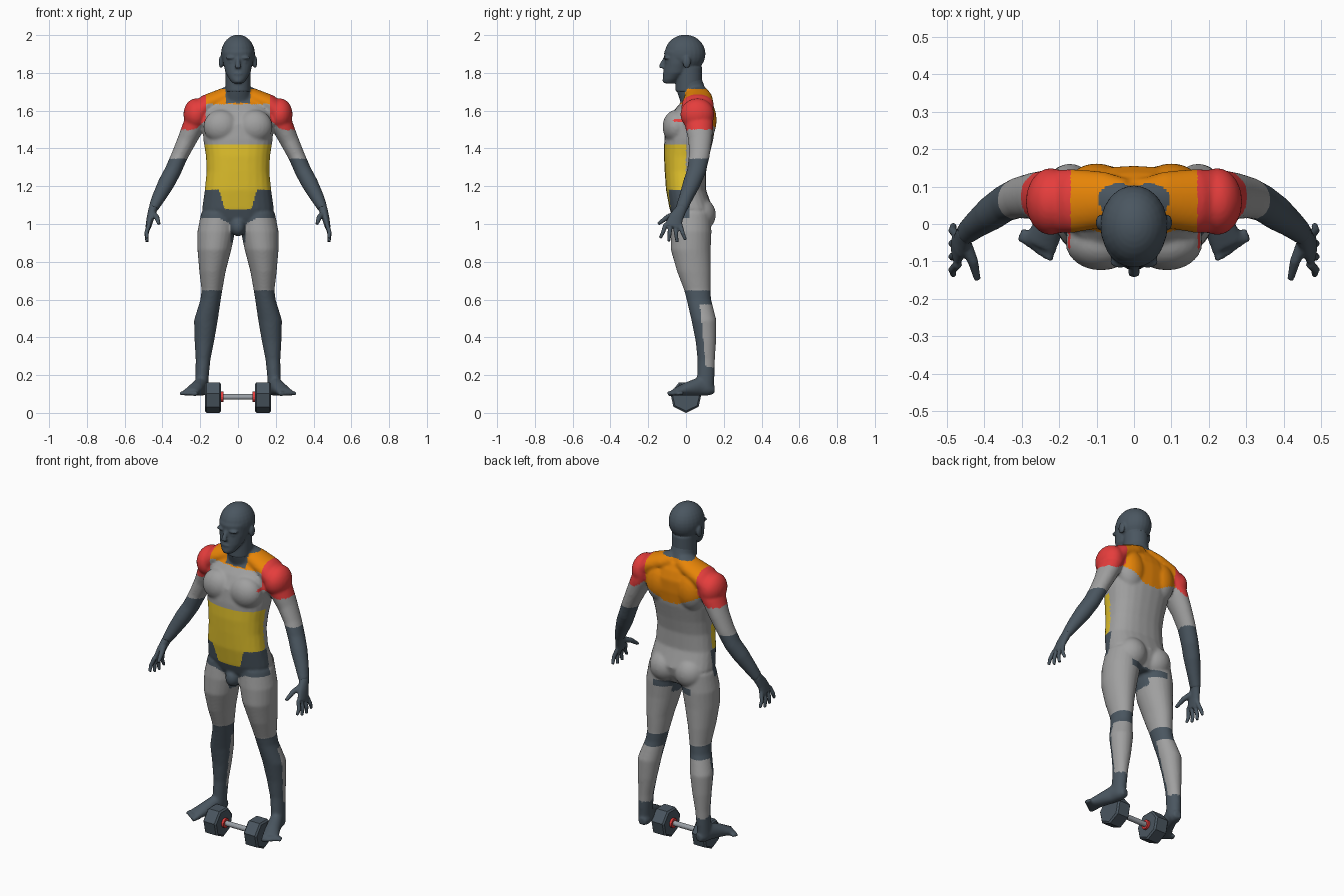
import bpy
import bmesh
import math
from math import copysign
from mathutils import Matrix, Vector

old = bpy.data.objects.get("Cube")
if old:
    bpy.data.objects.remove(old, do_unlink=True)

UP, BACK = Vector((0, 0, 1)), Vector((0, 1, 0))
SIDES = {"left": 1, "right": -1}


def material(name, hex_code):
    """Flat colour given as an sRGB hex string, stored as linear values."""
    srgb = [int(hex_code[i:i + 2], 16) / 255 for i in (0, 2, 4)]
    colour = [((c + 0.055) / 1.055) ** 2.4 for c in srgb] + [1]
    mat = bpy.data.materials.new(name)
    mat.use_nodes = True
    mat.diffuse_color = colour
    mat.node_tree.nodes["Principled BSDF"].inputs["Base Color"].default_value = colour
    return mat


SLATE, GREY, RED, ORANGE, YELLOW, STEEL = range(6)
MATERIALS = [
    material("slate", "4a5660"), material("muscle grey", "a0a0a0"),
    material("shoulder red", "e53d3c"), material("upper back orange", "f08a08"),
    material("abdomen yellow", "e2c22c"), material("steel", "9aa0a6"),
]


def tube(bm, rings, side=1, ref=BACK, flat=False, power=1, segments=24):
    """Loft rings of (x, y, z, radius across, radius along ref), with caps."""
    points = [Vector((side * x, y, z)) for x, y, z, _, _ in rings]
    last = len(points) - 1
    loops = []
    for i, (centre, ring) in enumerate(zip(points, rings)):
        ahead = points[min(i + 1, last)] - points[max(i - 1, 0)]
        t = UP if flat else ahead.normalized()
        u = (ref - t * ref.dot(t)).normalized()
        v = t.cross(u)
        loop = []
        for k in range(segments):
            angle = math.tau * k / segments
            c, s = (copysign(abs(a) ** power, a) for a in (math.cos(angle), math.sin(angle)))
            loop.append(bm.verts.new(centre + u * ring[4] * c + v * ring[3] * s))
        loops.append(loop)
    for a, b in zip(loops, loops[1:]):
        for k in range(segments):
            n = (k + 1) % segments
            bm.faces.new((a[k], a[n], b[n], b[k]))
    bm.faces.new(loops[0][::-1])
    bm.faces.new(loops[-1])


def ball(bm, centre, radii, side=1):
    """Ellipsoid mass."""
    x, y, z = centre
    place = Matrix.Translation((side * x, y, z)) @ Matrix.Diagonal((*radii, 1))
    bmesh.ops.create_uvsphere(bm, u_segments=24, v_segments=16, radius=1, matrix=place)


def finish(name, bm, colour, voxel=0, smooth=0):
    """Make the object; with a voxel size, fuse its masses into one skin."""
    bmesh.ops.recalc_face_normals(bm, faces=bm.faces)
    mesh = bpy.data.meshes.new(name)
    bm.to_mesh(mesh)
    bm.free()
    obj = bpy.data.objects.new(name, mesh)
    bpy.context.scene.collection.objects.link(obj)
    if voxel:
        remesh = obj.modifiers.new("fuse", "REMESH")
        remesh.mode, remesh.voxel_size = "VOXEL", voxel
        relax = obj.modifiers.new("relax", "SMOOTH")
        relax.factor, relax.iterations = 0.5, smooth
        graph = bpy.context.evaluated_depsgraph_get()
        obj.data = bpy.data.meshes.new_from_object(obj.evaluated_get(graph))
        obj.modifiers.clear()
        obj.data.name = name
        obj.data.shade_smooth()
    obj.data.materials.clear()
    if callable(colour):
        for mat in MATERIALS[:STEEL]:
            obj.data.materials.append(mat)
        for face in obj.data.polygons:
            face.material_index = colour(face.center)
    else:
        obj.data.materials.append(MATERIALS[colour])
    return obj


def muscle_zone(p):
    """Colour of the body surface at a point."""
    x, y, z = abs(p.x), p.y, p.z
    # Arms and shoulders
    if x > 0.17 and z > 1.5 + max(0, 0.23 - x) * 0.8:
        return RED
    if x > 0.22 and z > 0.9:
        return GREY if z > 1.345 else SLATE
    # Neck, upper back and chest
    if z > 1.715 or (z > 1.64 and x < 0.065 and y < 0.03):
        return SLATE
    if z > 1.635 or (y > 0.07 and z > 1.47 + max(0, x - 0.05) * 0.5):
        return ORANGE
    if z > 1.42:
        return GREY
    # Abdomen and hips
    if z > 1.18:
        return YELLOW if y < 0 else GREY
    if z > 1.08 and y < 0 and x < 0.1 - (1.18 - z) * 0.3:
        return YELLOW
    if z > 1.03 - max(0, 0.1 - x) * 0.5 and y < 0.02:
        return SLATE
    under_seat = y > 0.05 and 0.94 < z < 0.98 and x < 0.12
    if under_seat or (x < 0.04 and z > 0.9 and y < 0.08):
        return SLATE
    # Legs
    if z > 0.65:
        return GREY
    calf = 0.24 < z < 0.575 and y > 0.08 + (0.5 - z) * 0.1
    return GREY if calf else SLATE


# Torso and neck
body = bmesh.new()
torso = [(.03, .97, .1, .07), (.03, 1.03, .175, .1), (.028, 1.08, .19, .115),
         (0, 1.18, .176, .106), (-.003, 1.28, .166, .11), (.003, 1.36, .17, .12),
         (.015, 1.45, .184, .13), (.025, 1.53, .188, .13), (.045, 1.6, .18, .11),
         (.058, 1.65, .14, .08), (.055, 1.69, .08, .06)]
tube(body, [(0, y, z, rx, ry) for y, z, rx, ry in torso], flat=True, power=0.85)
neck = [(0, .055, 1.62, .08, .075), (0, .03, 1.7, .069, .078),
        (0, .015, 1.76, .065, .072), (0, .01, 1.8, .06, .065)]
tube(body, neck, flat=True)
ball(body, (0, -.045, .985), (.04, .045, .05))

for s in SIDES.values():
    # Chest, shoulder blade, seat and shoulder masses
    ball(body, (.088, -.05, 1.515), (.095, .074, .09), s)
    ball(body, (.1, .09, 1.55), (.085, .072, .12), s)
    ball(body, (.082, .072, 1.05), (.088, .086, .09), s)
    ball(body, (.222, .06, 1.58), (.067, .09, .085), s)
    # Neck to shoulder slope
    tube(body, [(.02, .06, 1.69, .05, .06), (.08, .065, 1.668, .05, .075),
                (.16, .062, 1.635, .053, .085), (.21, .06, 1.59, .06, .085)], s)
    # Arm
    tube(body, [(.2, .065, 1.59, .06, .08), (.235, .07, 1.52, .058, .075),
                (.272, .075, 1.44, .05, .062), (.31, .07, 1.36, .044, .055),
                (.345, .055, 1.28, .044, .05), (.38, .03, 1.215, .044, .047),
                (.42, 0, 1.14, .036, .037), (.45, -.025, 1.08, .026, .032)], s)
    # Leg
    tube(body, [(.105, .03, 1.06, .09, .1), (.115, .027, .96, .1, .108),
                (.125, .025, .865, .09, .106), (.135, .042, .75, .07, .09),
                (.138, .06, .65, .055, .07), (.145, .068, .6, .054, .065),
                (.17, .095, .49, .063, .066), (.178, .105, .38, .052, .054),
                (.185, .107, .28, .039, .046), (.19, .105, .2, .036, .046),
                (.193, .1, .13, .035, .046)], s, flat=True)
    # Foot and toes
    tube(body, [(.183, .15, .122, .022, .022), (.188, .12, .125, .035, .035),
                (.2, .07, .14, .037, .05), (.225, 0, .125, .041, .035),
                (.252, -.06, .109, .046, .019)], s, ref=UP)
    for i in range(5):
        size = 0.014 if i == 0 else 0.011
        base = Vector((.218 + .018 * i, -.05 + .009 * i, .105))
        tip = base + Vector((.013, -.046 + .003 * i, -.004))
        tube(body, [(*base, size, size), (*tip, size, size)], s, ref=UP)
finish("body", body, muscle_zone, voxel=0.0075, smooth=6)

# Head with face features
head = bmesh.new()
ball(head, (0, -.005, 1.9), (.09, .108, .102))
face = [(-.088, 1.745, .028, .03), (-.077, 1.765, .045, .046), (-.053, 1.8, .066, .067),
        (-.04, 1.85, .078, .074), (-.032, 1.91, .082, .084), (-.025, 1.95, .07, .07)]
tube(head, [(0, y, z, rx, ry) for y, z, rx, ry in face], flat=True)
tube(head, [(0, .015, 1.7, .066, .07), (0, .015, 1.83, .066, .07)], flat=True)
tube(head, [(0, -.108, 1.88, .01, .01), (0, -.126, 1.845, .013, .013),
            (0, -.13, 1.825, .018, .014)])
ball(head, (0, -.113, 1.795), (.025, .012, .006))
ball(head, (0, -.11, 1.783), (.022, .012, .006))
ball(head, (0, -.105, 1.76), (.025, .02, .015))
for s in SIDES.values():
    ball(head, (.036, -.1, 1.88), (.03, .018, .009), s)
    ball(head, (.034, -.094, 1.858), (.015, .015, .008), s)
    ball(head, (.09, .004, 1.857), (.012, .021, .033), s)
finish("head", head, SLATE, voxel=0.006, smooth=2)

# Hands with fingers and thumb
for label, s in SIDES.items():
    hand = bmesh.new()
    tube(hand, [(.437, -.014, 1.105, .026, .031), (.45, -.025, 1.08, .024, .03),
                (.463, -.052, 1.035, .02, .038), (.475, -.07, .985, .015, .046)], s)
    for i, drop in enumerate((.06, .078, .082, .07)):
        y = -.107 + .025 * i
        spread = (i - 1.5) * .01
        tube(hand, [(.47, y, 1, .012, .012), (.485, y + spread, .985 - drop / 2, .011, .011),
                    (.482, y + spread * 2, .985 - drop, .008, .008)], s)
    tube(hand, [(.452, -.05, 1.055, .018, .018), (.43, -.1, 1.035, .014, .014),
                (.418, -.148, 1.0, .009, .009)], s)
    finish(label + "_hand", hand, SLATE, voxel=0.005, smooth=2)

# Dumbbell: seven-sided weights, collars and grip
AXIS_HEIGHT = 0.085


def dumbbell_part(name, profile, colour, side=1, segments=7):
    bm = bmesh.new()
    tube(bm, [(x, 0, AXIS_HEIGHT, r, r) for x, r in profile], side, ref=-UP, segments=segments)
    return finish(name, bm, colour)


for label, s in SIDES.items():
    dumbbell_part(label + "_weight", [(.09, .075), (.098, .085), (.167, .085), (.175, .075)], SLATE, s)
    dumbbell_part(label + "_collar", [(.076, .027), (.092, .027)], RED, s, 16)
dumbbell_part("grip", [(-.095, .015), (.095, .015)], STEEL, 1, 16)
